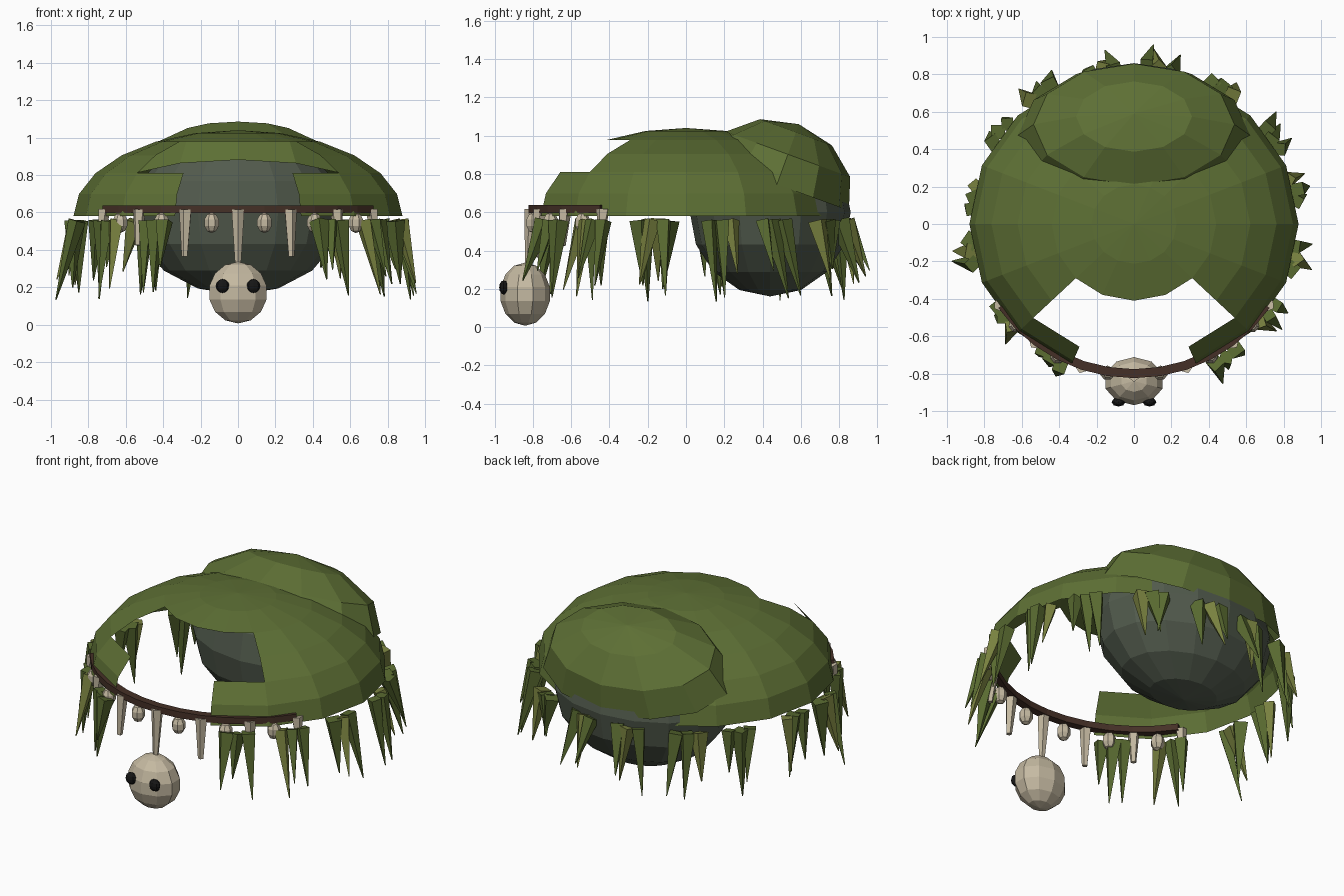
import bpy, bmesh, math, random
from math import sin, cos, radians, pi
from mathutils import Vector, Matrix

if "Cube" in bpy.data.objects:
    bpy.data.objects.remove(bpy.data.objects["Cube"])

random.seed(4)


def mat(name, rgb):
    m = bpy.data.materials.new(name)
    m.diffuse_color = (*rgb, 1)
    m.use_nodes = True
    m.node_tree.nodes["Principled BSDF"].inputs["Base Color"].default_value = m.diffuse_color
    return m


MOSS = mat("moss", (0.11, 0.16, 0.035))
LEAF_A = mat("leaf_dark", (0.10, 0.145, 0.03))
LEAF_B = mat("leaf_light", (0.19, 0.22, 0.05))
SKIN = mat("dark_stone", (0.085, 0.105, 0.075))
BONE = mat("bone", (0.56, 0.49, 0.36))
CORD = mat("cord", (0.06, 0.03, 0.02))
BLACK = mat("black", (0.008, 0.008, 0.008))


def finish(name, bm, material):
    me = bpy.data.meshes.new(name)
    bm.to_mesh(me)
    bm.free()
    me.materials.append(material)
    ob = bpy.data.objects.new(name, me)
    bpy.context.collection.objects.link(ob)
    return ob


def ball(name, loc, size, seg, rings, material, keep=None, tilt=0):
    """Scaled sphere; keep() chooses which faces of the unit sphere stay."""
    bm = bmesh.new()
    bmesh.ops.create_uvsphere(bm, u_segments=seg, v_segments=rings, radius=1)
    if keep:
        out = [f for f in bm.faces if not keep(f.calc_center_median())]
        bmesh.ops.delete(bm, geom=out, context='FACES')
    M = Matrix.Translation(loc) @ Matrix.Rotation(tilt, 4, 'X') @ Matrix.Diagonal((*size, 1))
    bmesh.ops.transform(bm, matrix=M, verts=bm.verts)
    return finish(name, bm, material)


def spike(bm, top, tip, r_top, r_tip, sides, spin=0):
    """Tapered prism from top to tip."""
    top, tip = Vector(top), Vector(tip)
    d = tip - top
    M = (Matrix.Translation((top + tip) / 2) @ d.to_track_quat('Z', 'Y').to_matrix().to_4x4()
         @ Matrix.Rotation(spin, 4, 'Z'))
    bmesh.ops.create_cone(bm, cap_ends=True, segments=sides, radius1=r_top,
                          radius2=r_tip, depth=d.length, matrix=M)


# Mossy canopy: half ellipsoid with a stepped opening at the front
def canopy_face(c):
    if c.z < 0:
        return False
    elev = math.degrees(math.asin(min(1, c.z / c.length)))
    off = abs(math.degrees(math.atan2(c.x, -c.y)))
    if elev < 30:
        return off > 22.5
    if elev < 60:
        return off > 45
    return True


ball("canopy", (0, 0, 0.58), (0.88, 0.82, 0.46), 16, 12, MOSS, canopy_face)

# Head and the tilted moss cap over it
ball("head", (0, 0.44, 0.6), (0.56, 0.42, 0.44), 16, 8, SKIN)
ball("moss_cap", (0, 0.475, 0.745), (0.62, 0.40, 0.335), 12, 6, MOSS,
     lambda c: c.z > 0, tilt=-radians(20))


# Cord around the front rim
def rim(a, z, k=1.0):
    return Vector((0.84 * k * sin(a), -0.80 * k * cos(a), z))


bm = bmesh.new()
prev = None
N = 12
for i in range(N + 1):
    a = radians(-57 + 114 * i / N)
    ring = [bm.verts.new(rim(a, 0.617 + dz, k)) for k, dz in
            ((1.03, -0.02), (1.03, 0.02), (0.97, 0.02), (0.97, -0.02))]
    if prev:
        for j in range(4):
            bm.faces.new((prev[j], prev[j - 1], ring[j - 1], ring[j]))
    else:
        bm.faces.new(ring)
    prev = ring
bm.faces.new(prev[::-1])
bmesh.ops.recalc_face_normals(bm, faces=bm.faces)
finish("cord", bm, CORD)

# Alternating long teeth and round beads hanging from the cord
teeth = bmesh.new()
length = {0: 0.29, 2: 0.25, 4: 0.19, 6: 0.13}
for i in range(-6, 7):
    a = radians(9.6 * i)
    if i % 2 == 0:
        spike(teeth, rim(a, 0.615, 1.01), rim(a, 0.615 - length[abs(i)], 1.03),
              0.036, 0.017, 5)
    else:
        ball("bead", rim(a, 0.545, 1.01), (0.042, 0.042, 0.055), 7, 5, BONE)
finish("teeth", teeth, BONE)

# Skull pendant with eye sockets
ball("skull", (0, -0.84, 0.172), (0.165, 0.132, 0.165), 10, 7, BONE)
for s in (-1, 1):
    ball("eye", (s * 0.083, -0.952, 0.207), (0.037, 0.024, 0.037), 8, 6, BLACK)

# Leaf tufts around the rim, leaving the front open
dark, light = bmesh.new(), bmesh.new()
for side in (-1, 1):
    for n in range(7):
        base = radians(80 - 23 * n + random.uniform(-2, 2))
        for b in (-1, 0, 1):
            a = base + b * radians(4.2)
            t = a + radians(random.uniform(-3, 3))
            r = 0.88 + random.uniform(-0.02, 0.02)
            rt = r + random.uniform(0.0, 0.11)
            top = (side * r * cos(a), 0.95 * r * sin(a), 0.555)
            tip = (side * rt * cos(t), 0.97 * rt * sin(t), random.uniform(0.13, 0.31))
            spike(light if (n + b) % 4 == 0 else dark, top, tip,
                  random.uniform(0.043, 0.058), 0.003, 4, random.uniform(0, pi))
finish("leaf_tufts_dark", dark, LEAF_A)
finish("leaf_tufts_light", light, LEAF_B)
